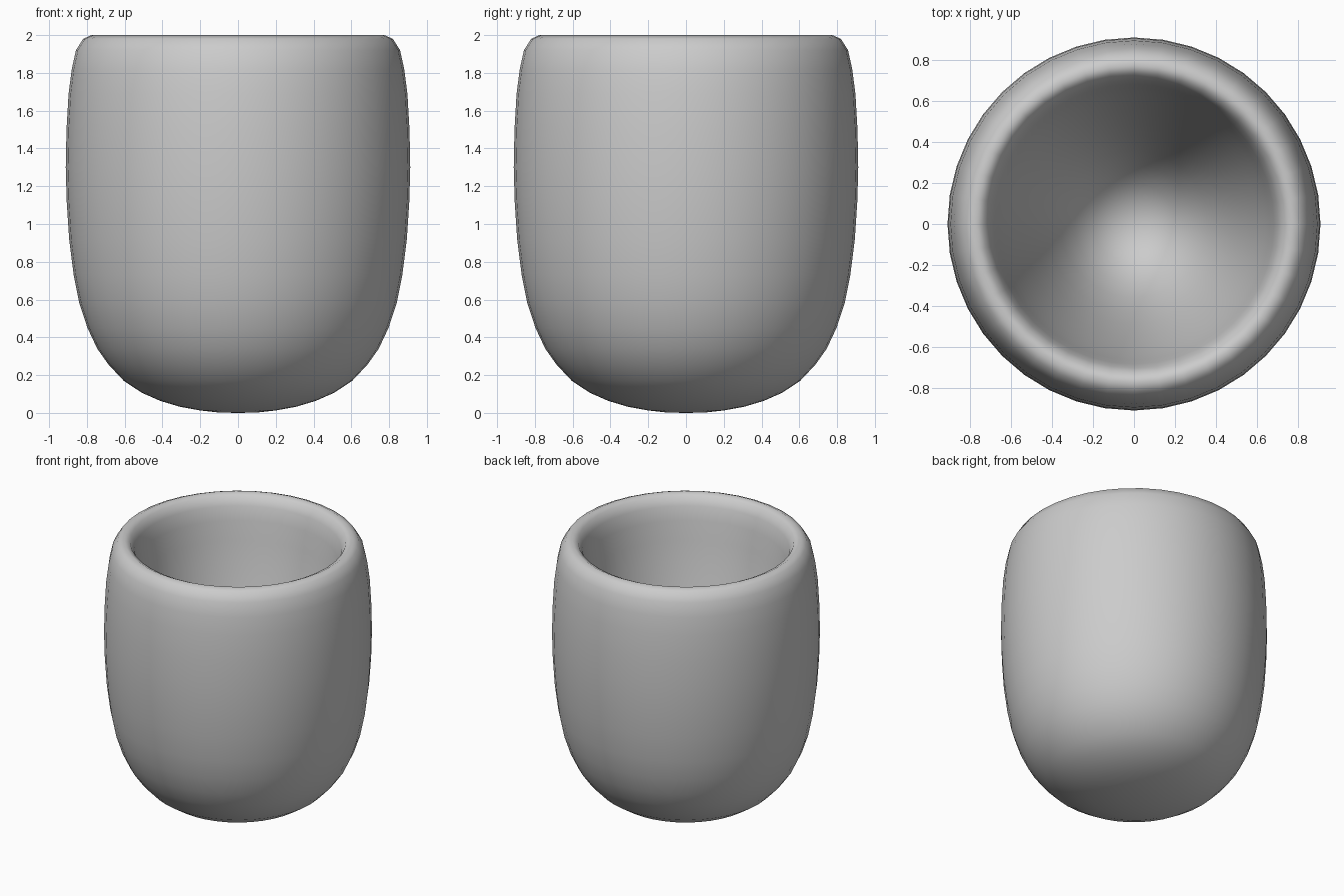
import bpy, bmesh
from math import cos, sin, pi

if "Cube" in bpy.data.objects:
    bpy.data.objects.remove(bpy.data.objects["Cube"])

SIDES = 40
# Radius and height: outer base, up the wall, over the rim, down into the bowl
profile = [
    (0.10, 0.002), (0.20, 0.013), (0.31, 0.033), (0.41, 0.063), (0.51, 0.107),
    (0.605, 0.17), (0.685, 0.255), (0.745, 0.34), (0.797, 0.45), (0.84, 0.58),
    (0.87, 0.73), (0.894, 0.92), (0.907, 1.12), (0.912, 1.30), (0.908, 1.50),
    (0.897, 1.69), (0.88, 1.82), (0.858, 1.92), (0.82, 1.98), (0.775, 2.0),
    (0.735, 1.98), (0.705, 1.92), (0.685, 1.82), (0.665, 1.68), (0.64, 1.53),
    (0.60, 1.33), (0.55, 1.11), (0.49, 0.88), (0.43, 0.69), (0.36, 0.51),
    (0.29, 0.385), (0.20, 0.275), (0.10, 0.215),
]

# Revolve the profile into a closed cup shell
bm = bmesh.new()
rings = [[bm.verts.new((r * cos(2 * pi * i / SIDES), r * sin(2 * pi * i / SIDES), z))
          for i in range(SIDES)] for r, z in profile]
for a, b in zip(rings, rings[1:]):
    for i in range(SIDES):
        j = (i + 1) % SIDES
        bm.faces.new((a[i], a[j], b[j], b[i]))

# Close the underside and the bowl floor
for ring, z in ((rings[0], 0.0), (rings[-1], 0.20)):
    centre = bm.verts.new((0, 0, z))
    for i in range(SIDES):
        bm.faces.new((centre, ring[i], ring[(i + 1) % SIDES]))

bmesh.ops.recalc_face_normals(bm, faces=bm.faces[:])
for f in bm.faces:
    f.smooth = True
mesh = bpy.data.meshes.new("cup")
bm.to_mesh(mesh)
bm.free()
cup = bpy.data.objects.new("cup", mesh)
bpy.context.collection.objects.link(cup)
